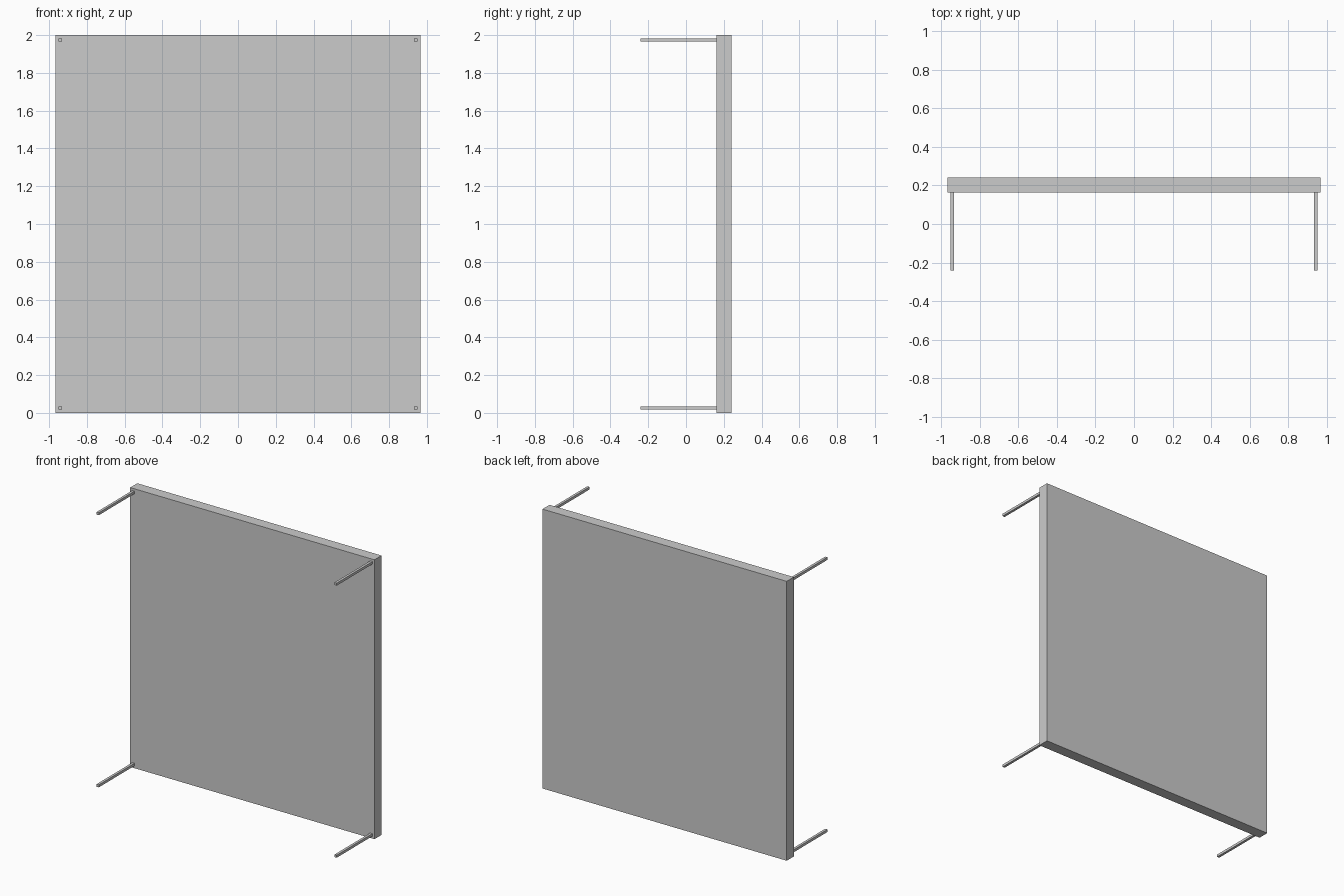
import bpy

if "Cube" in bpy.data.objects:
    bpy.data.objects.remove(bpy.data.objects["Cube"])


def box(name, lo, hi):
    size = [b - a for a, b in zip(lo, hi)]
    centre = [(a + b) / 2 for a, b in zip(lo, hi)]
    bpy.ops.mesh.primitive_cube_add(size=1, location=centre)
    ob = bpy.context.object
    ob.name = name
    ob.scale = size
    bpy.ops.object.transform_apply(location=False, rotation=False, scale=True)
    return ob


HALF_WIDTH = 0.967
HALF_DEPTH = 0.242
PANEL_FRONT = 0.162
LEG_HALF = 0.009
LEG_INSET = 0.025

# Thick upright slab
box("panel", (-HALF_WIDTH, PANEL_FRONT, 0), (HALF_WIDTH, HALF_DEPTH, 2))

# Thin square legs standing out from the four corners
for side, sx in (("left", -1), ("right", 1)):
    for level, z in (("lower", LEG_INSET + 0.001), ("upper", 2 - LEG_INSET - 0.001)):
        x = sx * (HALF_WIDTH - LEG_INSET)
        box(f"{level}_{side}_leg",
            (x - LEG_HALF, -HALF_DEPTH, z - LEG_HALF),
            (x + LEG_HALF, PANEL_FRONT, z + LEG_HALF))
